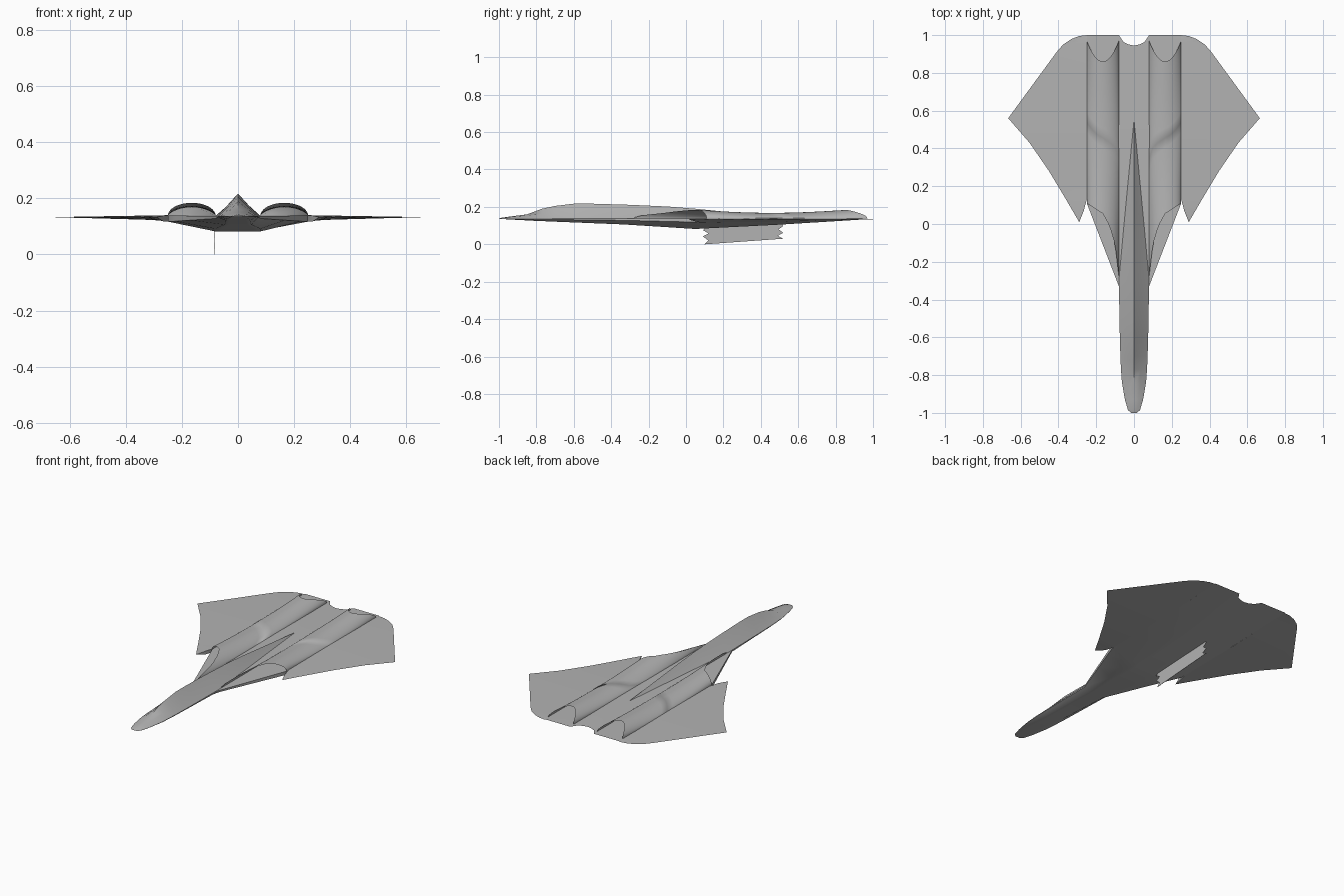
import bpy, bmesh, math

if "Cube" in bpy.data.objects:
    bpy.data.objects.remove(bpy.data.objects["Cube"], do_unlink=True)

GREY = (0.45, 0.45, 0.45, 1)
paint = bpy.data.materials.new("airframe grey")
paint.use_nodes = True
paint.diffuse_color = GREY
paint.node_tree.nodes["Principled BSDF"].inputs["Base Color"].default_value = GREY


def interp(table, t):
    """Straight-line lookup in a sorted list of (key, value) pairs."""
    if t <= table[0][0]:
        return table[0][1]
    for (a, va), (b, vb) in zip(table, table[1:]):
        if t <= b:
            return va + (vb - va) * (t - a) / (b - a)
    return table[-1][1]


def loft(name, rows, closed=False, mirror=False, bulkhead=None, angle=30):
    """Skin a list of equally long point rows."""
    bm = bmesh.new()
    grid = [[bm.verts.new(p) for p in row] for row in rows]
    n = len(rows[0])
    for r, s in zip(grid, grid[1:]):
        for i in range(n if closed else n - 1):
            j = (i + 1) % n
            bm.faces.new((r[i], r[j], s[j], s[i]))
    if bulkhead is not None:
        bm.faces.new(grid[bulkhead])
    bmesh.ops.remove_doubles(bm, verts=bm.verts, dist=0.0005)
    bmesh.ops.recalc_face_normals(bm, faces=bm.faces)
    finish(name, bm, mirror, angle)


def finish(name, bm, mirror=False, angle=30):
    mesh = bpy.data.meshes.new(name)
    bm.to_mesh(mesh)
    bm.free()
    mesh.materials.append(paint)
    obj = bpy.data.objects.new(name, mesh)
    bpy.context.collection.objects.link(obj)
    bpy.ops.object.select_all(action='DESELECT')
    obj.select_set(True)
    bpy.context.view_layer.objects.active = obj
    bpy.ops.object.shade_smooth_by_angle(angle=math.radians(angle))
    if mirror:
        mod = obj.modifiers.new("mirror", 'MIRROR')
        mod.use_mirror_merge = False
    return obj


# Lengthwise shape lines of the airframe
DECK = [(-1, .136), (0, .138), (.6, .14), (1, .136)]
EDGE = [(-1, .136), (-.33, .128), (.1, .117), (.6, .122), (1, .136)]
KEEL = [(-1, .136), (-.8, .125), (-.33, .106), (.05, .082), (.5, .105), (1, .136)]
WIDTH = [(-1, .015), (-.985, .032), (-.93, .048), (-.82, .066), (-.7, .072),
         (-.33, .08), (.11, .25), (1, .25)]

# Hull: flat deck over a shallow keel, scalloped between the engines
stations = [-1, -.985, -.93, -.82, -.7, -.33, -.1, .05, .11, .5, .8, 1]
rows = []
for y in stations:
    w = interp(WIDTH, y)
    c = min(.08, w * .6)
    cols = [-w, -c, -c * .7, -c * .35, 0, c * .35, c * .7, c, w]
    back = [0, 0, .036, .05, .055, .05, .036, 0, 0] if y == 1 else [0] * 9
    top = [(x, y - b, interp(DECK, y)) for x, b in zip(cols, back)]
    low = [(x, y - b, interp(EDGE if abs(x) == w else KEEL, y))
           for x, b in zip(cols, back)]
    rows.append(top + low[::-1])
loft("hull", rows, closed=True, angle=25)

# Wings: thin tapered panels with a forward-pointing root tooth
SPAN = [(.01, .29), (.07, .325), (.13, .36), (.28, .45), (.43, .553), (.56, .666),
        (.91, .41), (.95, .375), (.98, .33), (.995, .29), (1, .25)]
rows = []
for y, outer in SPAN:
    inner = max(.25, .29 - (y - .01) * .4)
    tooth = y < .05
    rows.append([(inner, y, .133 if tooth else interp(DECK, y)),
                 (outer, y, .133),
                 (inner, y, .133 if tooth else interp(EDGE, y))])
loft("wings", rows, closed=True, mirror=True)

# Spine: ridged canopy fairing tapering into the rear deck
SPINE = [(-1, .015, .137), (-.985, .032, .142), (-.93, .048, .15), (-.85, .062, .16),
         (-.77, .069, .19), (-.7, .072, .205), (-.6, .075, .217), (-.5, .077, .217),
         (-.3, .08, .211), (-.1, .062, .202), (.05, .048, .19), (.3, .024, .165),
         (.54, .001, .141)]
rows = []
for y, w, peak in SPINE:
    base = interp(DECK, y)
    bulge = .75 if y < -.8 else .47
    mid = base + (peak - base) * bulge
    rows.append([(-w, y, base), (-w / 2, y, mid), (0, y, peak),
                 (w / 2, y, mid), (w, y, base)])
loft("spine", rows, angle=25)

# Engine nacelles: arched shells with swept intakes and scooped nozzles
LIP = [(.08, -.28), (.1, -.11), (.13, -.01), (.165, .055), (.25, .11)]
STEPS, ARC = 16, 20
rows = []
for k in range(STEPS + 1):
    s = k / STEPS
    waist = math.sin(math.pi * s)
    height = .046 - .016 * waist
    row = []
    for i in range(ARC + 1):
        a = math.pi * i / ARC
        x = .165 - .085 * math.cos(a)
        start = interp(LIP, x)
        end = .86 + .11 * math.cos(a) ** 2
        arch = max(0, math.sin(a)) ** (1 + .5 * waist)
        row.append((x, start + s * (end - start), .138 + height * arch))
    rows.append(row)
loft("engine_nacelles", rows, mirror=True, bulkhead=STEPS // 2, angle=40)

# Bay door: hanging panel with saw-tooth ends
outline = [(.10, 0), (.52, .03), (.49, .045), (.52, .062), (.495, .08), (.52, .098),
           (.51, .112), (.11, .09), (.09, .076), (.12, .058), (.09, .042), (.12, .02)]
bm = bmesh.new()
face = bm.faces.new([bm.verts.new((-.086, y, z)) for y, z in outline])
ext = bmesh.ops.extrude_face_region(bm, geom=[face])
bmesh.ops.translate(bm, vec=(.002, 0, 0),
                    verts=[g for g in ext["geom"] if isinstance(g, bmesh.types.BMVert)])
bmesh.ops.recalc_face_normals(bm, faces=bm.faces)
finish("bay_door", bm)
